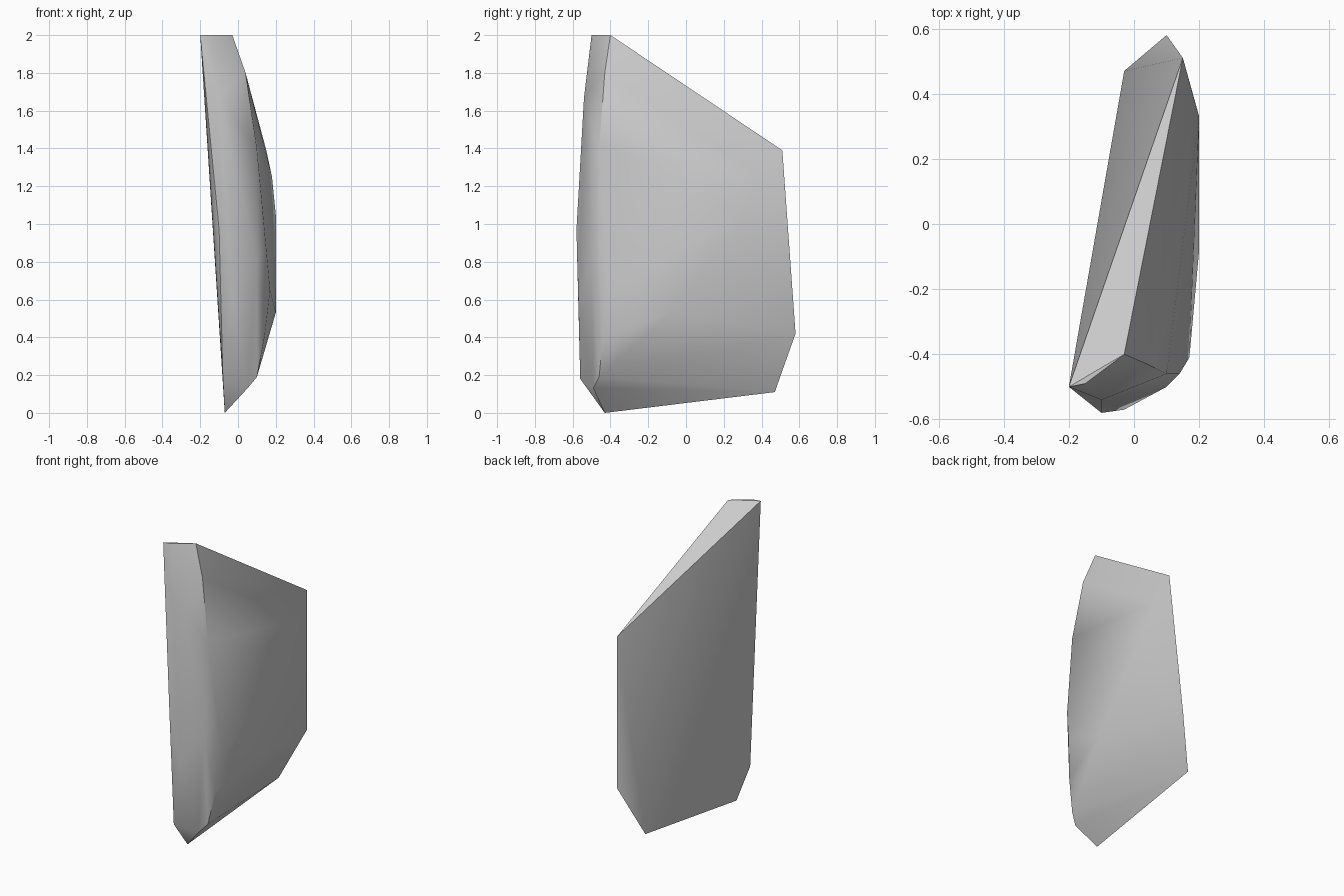
import bpy
import bmesh
from math import radians

# Remove the default object
default_object = bpy.data.objects.get("Cube")
if default_object:
    bpy.data.objects.remove(default_object, do_unlink=True)


def make_material(name, colour):
    material = bpy.data.materials.new(name)
    material.use_nodes = True
    material.diffuse_color = colour
    material.node_tree.nodes["Principled BSDF"].inputs["Base Color"].default_value = colour
    return material


def convex_solid(name, corner_groups, material, sharp_angle):
    """Wrap a tight convex skin around groups of corner points."""
    bm = bmesh.new()
    for group in corner_groups:
        for corner in group:
            bm.verts.new(corner)
    bmesh.ops.convex_hull(bm, input=bm.verts[:])
    loose = [v for v in bm.verts if not v.link_faces]
    bmesh.ops.delete(bm, geom=loose, context="VERTS")
    bmesh.ops.recalc_face_normals(bm, faces=bm.faces[:])
    mesh = bpy.data.meshes.new(name)
    bm.to_mesh(mesh)
    bm.free()
    mesh.materials.append(material)
    solid = bpy.data.objects.new(name, mesh)
    bpy.context.collection.objects.link(solid)
    bpy.ops.object.select_all(action="DESELECT")
    solid.select_set(True)
    bpy.context.view_layer.objects.active = solid
    bpy.ops.object.shade_smooth_by_angle(angle=sharp_angle)
    return solid


# Narrow flat tip
tip = [(-.2, -.5, 2), (-.15, -.49, 2), (-.03, -.4, 2)]

# Narrow outer face, from upper to lower
front_face = [(-.1, -.54, 1.67), (-.1, -.58, .97), (-.03, -.57, .6),
              (-.08, -.56, .18)]

# Rounded ridge between the narrow face and the broad side
front_ridge = [(.04, -.43, 1.8), (.1, -.46, 1.4), (.1, -.5, .8),
               (.14, -.46, .87), (.17, -.41, .65), (.14, -.44, .4),
               (.1, -.46, .19), (.05, -.49, .13)]

# Gentle swelling of the broad side
side_bulge = [(.18, .4, 1.25), (.2, .33, 1.05), (.2, -.08, .53)]

# Broken back edge and lower point
back_edge = [(.15, .51, 1.39), (.1, .58, .42), (-.03, .47, .11)]
foot = [(-.07, -.43, 0)]

stone = make_material("grey stone", (.6, .6, .6, 1))
convex_solid("stone_shard",
             [tip, front_face, front_ridge, side_bulge, back_edge, foot],
             stone, radians(38))
